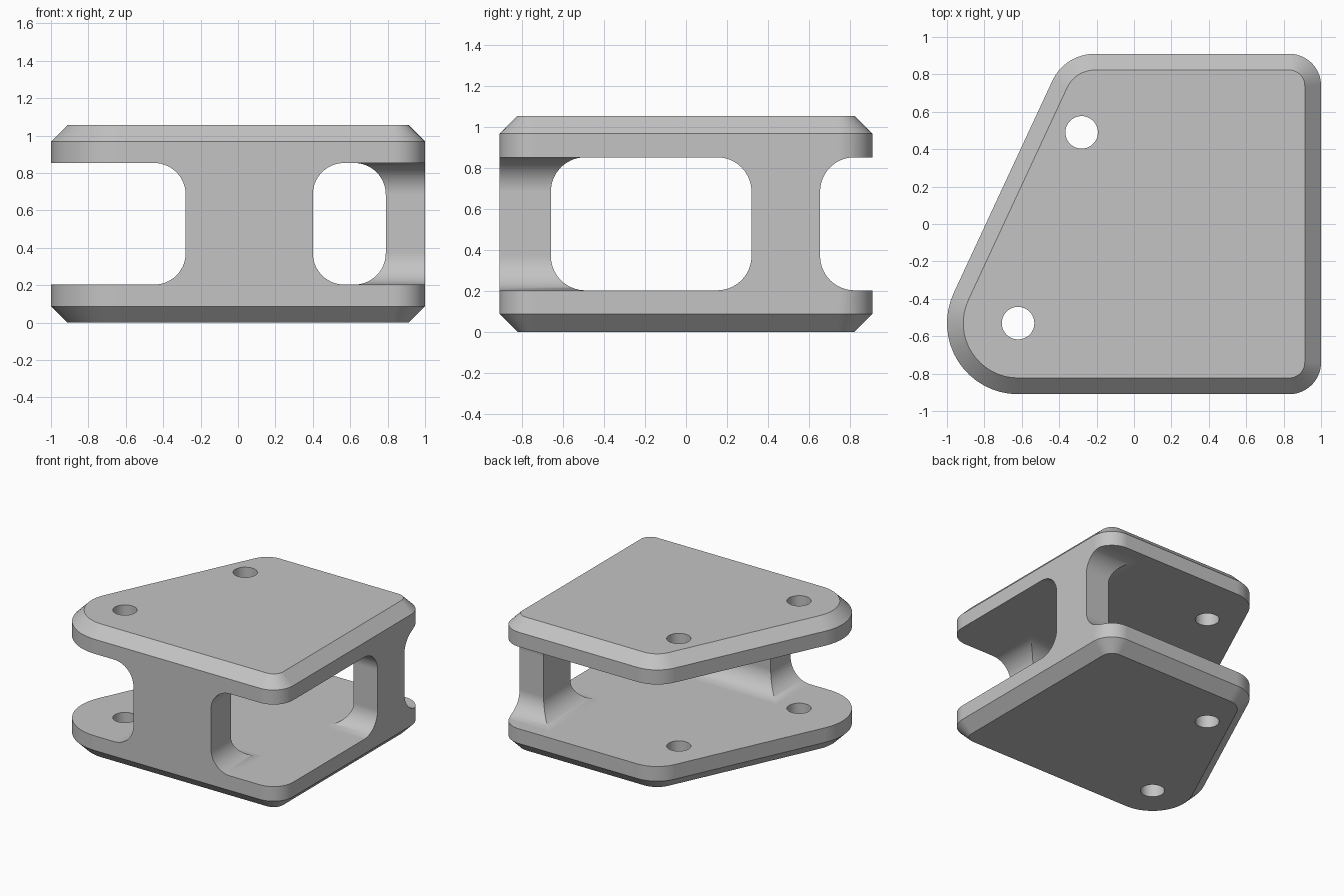
import bpy
import bmesh
from math import acos, atan2, cos, hypot, pi, sin

if "Cube" in bpy.data.objects:
    bpy.data.objects.remove(bpy.data.objects["Cube"])

HEIGHT, CHAMFER, FILLET = 1.055, 0.087, 0.168
GAP_LOW, GAP_HIGH = 0.203, 0.853

grey = bpy.data.materials.new("light_grey")
grey.use_nodes = True
grey.diffuse_color = (0.55, 0.55, 0.55, 1)
grey.node_tree.nodes["Principled BSDF"].inputs["Base Color"].default_value = grey.diffuse_color


def loft(name, rings):
    """Closed solid through equal-length rings of points, bottom to top."""
    bm = bmesh.new()
    loops = [[bm.verts.new(p) for p in ring] for ring in rings]
    n = len(loops[0])
    bm.faces.new(loops[0][::-1])
    bm.faces.new(loops[-1])
    for low, high in zip(loops, loops[1:]):
        for i in range(n):
            j = (i + 1) % n
            bm.faces.new((low[i], low[j], high[j], high[i]))
    mesh = bpy.data.meshes.new(name)
    bm.to_mesh(mesh)
    bm.free()
    mesh.materials.append(grey)
    obj = bpy.data.objects.new(name, mesh)
    bpy.context.collection.objects.link(obj)
    return obj


def cut(target, cutter):
    """Subtract a cutter from the target and discard the cutter."""
    mod = target.modifiers.new("cut", "BOOLEAN")
    mod.operation, mod.solver, mod.object = "DIFFERENCE", "EXACT", cutter
    bpy.context.view_layer.objects.active = target
    bpy.ops.object.modifier_apply(modifier=mod.name)
    bpy.data.objects.remove(cutter)


def outline(corners, inset, z, steps=16):
    """Ring around corner circles (x, y, radius), listed counter-clockwise."""
    normals = []
    for (x1, y1, r1), (x2, y2, r2) in zip(corners, corners[1:] + corners[:1]):
        dx, dy = x2 - x1, y2 - y1
        normals.append(atan2(dy, dx) - acos((r1 - r2) / hypot(dx, dy)))
    ring = []
    for i, (x, y, r) in enumerate(corners):
        start = normals[i - 1]
        sweep = (normals[i] - start) % (2 * pi)
        for k in range(steps + 1):
            a = start + sweep * k / steps
            ring.append((x + (r - inset) * cos(a), y + (r - inset) * sin(a), z))
    return ring


def rectangle(x0, x1, y0, y1, z):
    return [(x0, y0, z), (x1, y0, z), (x1, y1, z), (x0, y1, z)]


def pillar(name, x0, x1, y0, y1, steps=14):
    """Rectangular post flaring into the plates with quarter-round fillets."""
    flare = [(GAP_LOW - 0.1, FILLET)]
    for k in range(steps + 1):
        a = pi / 2 * k / steps
        flare.append((GAP_LOW + FILLET * (1 - cos(a)), FILLET * (1 - sin(a))))
    flare += [(GAP_LOW + GAP_HIGH - z, f) for z, f in reversed(flare)]
    return loft(name, [rectangle(x0 - f, x1 + f, y0 - f, y1 + f, z) for z, f in flare])


# Chamfered block with rounded corners
corners = [(-0.62, -0.53, 0.38), (0.83, -0.74, 0.17), (0.83, 0.74, 0.17), (-0.21, 0.66, 0.25)]
levels = [(0, CHAMFER), (CHAMFER, 0), (HEIGHT - CHAMFER, 0), (HEIGHT, CHAMFER)]
body = loft("bracket_body", [outline(corners, inset, z) for z, inset in levels])

# Gap between the plates, leaving a front and a side pillar
gap = loft("gap_cutter", [rectangle(-1.5, 1.5, -1.5, 1.5, z) for z in (GAP_LOW, GAP_HIGH)])
cut(gap, pillar("front_pillar", -0.28, 0.4, -2, -0.66))
cut(gap, pillar("side_pillar", 0.79, 2, 0.32, 0.655))
cut(body, gap)

# Bolt holes through both plates
for x, y in ((-0.28, 0.49), (-0.62, -0.53)):
    rings = [[(x + 0.087 * cos(2 * pi * k / 48), y + 0.087 * sin(2 * pi * k / 48), z)
              for k in range(48)] for z in (-0.2, HEIGHT + 0.2)]
    cut(body, loft("hole_cutter", rings))

# Smooth rounds, crisp chamfers
bpy.ops.object.select_all(action="DESELECT")
body.select_set(True)
bpy.context.view_layer.objects.active = body
bpy.ops.object.shade_smooth_by_angle(angle=pi / 6)
weighted = body.modifiers.new("weighted_normals", "WEIGHTED_NORMAL")
weighted.keep_sharp = True
